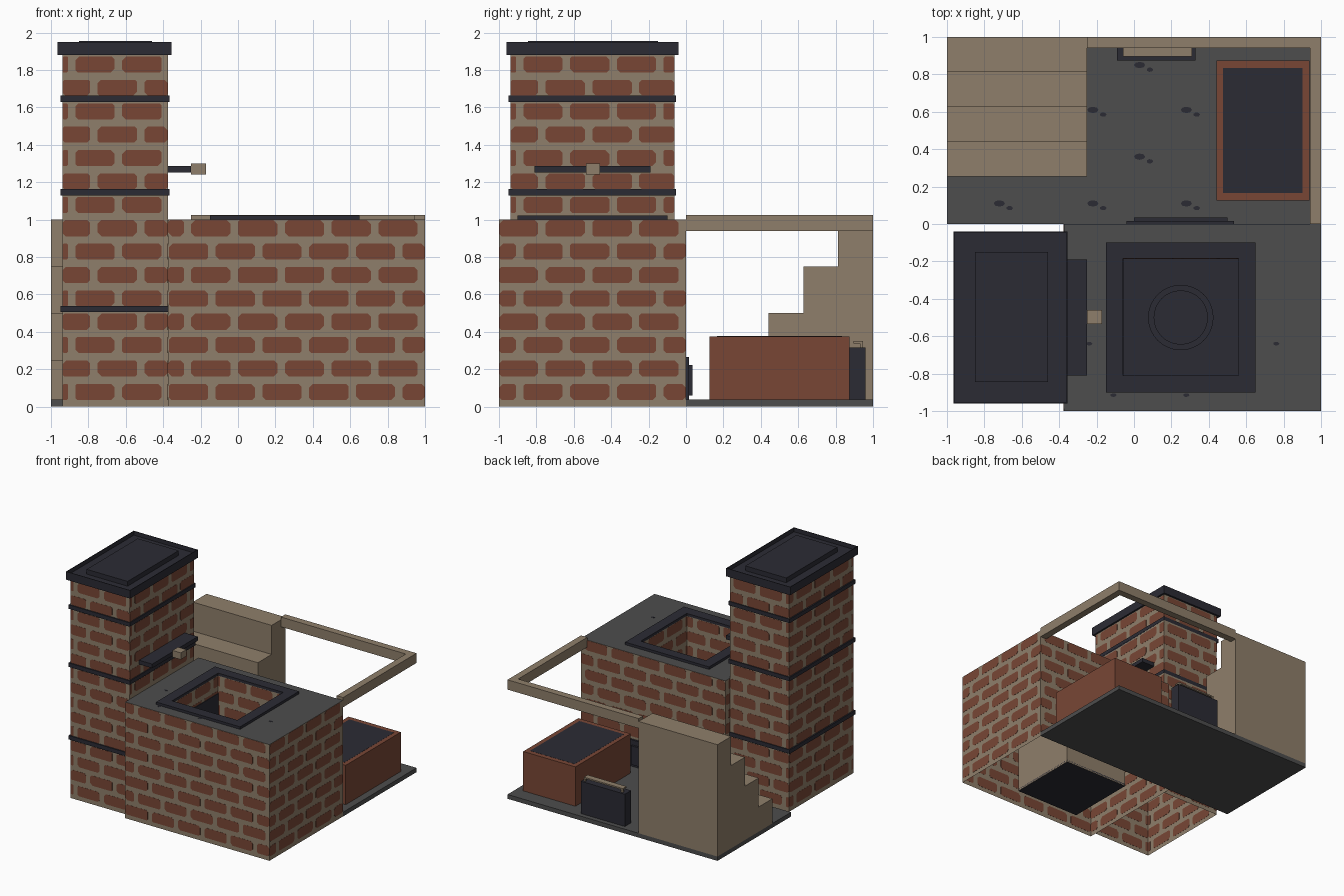
import bpy, bmesh, math, random

random.seed(4)
if "Cube" in bpy.data.objects:
    bpy.data.objects.remove(bpy.data.objects["Cube"], do_unlink=True)


def material(name, r, g, b):
    m = bpy.data.materials.new(name)
    m.use_nodes = True
    m.diffuse_color = (r, g, b, 1)
    node = m.node_tree.nodes["Principled BSDF"]
    node.inputs["Base Color"].default_value = (r, g, b, 1)
    node.inputs["Roughness"].default_value = 0.9
    return m


BRICK = material("red brick", 0.19, 0.062, 0.036)
STONE = material("tan stone", 0.275, 0.212, 0.145)
IRON = material("dark iron", 0.024, 0.024, 0.034)
GREY = material("grey slate", 0.074, 0.074, 0.074)


def finish(name, bm, *mats):
    bmesh.ops.recalc_face_normals(bm, faces=bm.faces)
    me = bpy.data.meshes.new(name)
    bm.to_mesh(me)
    bm.free()
    for m in mats:
        me.materials.append(m)
    ob = bpy.data.objects.new(name, me)
    bpy.context.collection.objects.link(ob)
    return ob


def extrude_outline(bm, lower, upper, caps=True):
    """Prism between two matching outlines, optionally open at both ends."""
    a = [bm.verts.new(p) for p in lower]
    b = [bm.verts.new(p) for p in upper]
    if caps:
        bm.faces.new(a[::-1])
        bm.faces.new(b)
    for i in range(len(a)):
        j = (i + 1) % len(a)
        bm.faces.new((a[i], a[j], b[j], b[i]))


def rect(x, y, z):
    return [(x[0], y[0], z), (x[1], y[0], z), (x[1], y[1], z), (x[0], y[1], z)]


def box(name, mat, x, y, z, caps=True):
    bm = bmesh.new()
    extrude_outline(bm, rect(x, y, z[0]), rect(x, y, z[1]), caps)
    return finish(name, bm, mat)


def frame(name, x, y, hole_x, hole_y, z, *mats):
    """Rectangular ring, open underneath; the last material goes on top."""
    bm = bmesh.new()
    loops = [[bm.verts.new(p) for p in rect(*r)] for r in
             ((x, y, z[0]), (x, y, z[1]), (hole_x, hole_y, z[1]), (hole_x, hole_y, z[0]))]
    for k in range(3):
        for i in range(4):
            j = (i + 1) % 4
            f = bm.faces.new((loops[k][i], loops[k][j], loops[k + 1][j], loops[k + 1][i]))
            f.material_index = len(mats) - 1 if k == 1 else 0
    return finish(name, bm, *mats)


def disc(name, mat, x, y, z, rx, ry, height, sides=32):
    bm = bmesh.new()
    ring = [(x + rx * math.cos(t * math.tau / sides), y + ry * math.sin(t * math.tau / sides))
            for t in range(sides)]
    extrude_outline(bm, [(*p, z) for p in ring], [(*p, z + height) for p in ring])
    return finish(name, bm, mat)


PITCH, ROW, THICK = 0.25, 0.125, 0.0012


def bricks(name, axis, pos, sign, u, v, through=True):
    """Running-bond brick plates with worn corners on one axis-aligned wall."""
    bm = bmesh.new()
    back = -THICK if through else THICK / 4

    def place(a, b, depth):
        p = [a, b]
        p.insert(axis, pos + sign * depth)
        return p

    for k in range(math.floor(v[0] / ROW), math.ceil(v[1] / ROW)):
        c, d = max(k * ROW + 0.036, v[0]), min(k * ROW + 0.122, v[1])
        shift = 0.0 if k % 2 else 0.13
        for n in range(math.floor(u[0] / PITCH) - 1, math.ceil(u[1] / PITCH) + 1):
            start = n * PITCH + shift
            a, b = max(start, u[0]), min(start + 0.21, u[1])
            if b - a < 0.012 or d - c < 0.012:
                continue
            w = min(b - a, d - c) * 0.25
            q = [w * random.uniform(0.4, 1) for _ in range(4)]
            outline = [(a + q[0], c), (b - q[1], c), (b, c + q[1]), (b, d - q[2]),
                       (b - q[2], d), (a + q[3], d), (a, d - q[3]), (a, c + q[0])]
            extrude_outline(bm, [place(*p, back) for p in outline],
                            [place(*p, THICK) for p in outline])
    finish(name, bm, BRICK)


# Hearth block: a hollow shell around the fire pit
HX, HY = (-0.375, 0.999), (-0.999, 0)
PX, PY = (-0.06, 0.56), (-0.81, -0.185)
frame("hearth_block", HX, HY, PX, PY, (0, 1), STONE, GREY)
full = (0, 1)
bricks("hearth_front_bricks", 1, HY[0], -1, HX, full)
bricks("hearth_back_bricks", 1, HY[1], 1, HX, full)
bricks("hearth_left_bricks", 0, HX[1], 1, HY, full)
bricks("hearth_right_bricks", 0, HX[0], -1, HY, full)
bricks("pit_front_bricks", 1, PY[0], 1, PX, full, False)
bricks("pit_back_bricks", 1, PY[1], -1, PX, full, False)
bricks("pit_left_bricks", 0, PX[1], -1, PY, full, False)
bricks("pit_right_bricks", 0, PX[0], 1, PY, (0.85, 1), False)
box("pit_flue", IRON, (PX[0] + 0.001, PX[0] + 0.006), PY, (0.02, 0.85))
box("pit_floor", IRON, PX, PY, (0, 0.02))
disc("pit_outer_ring", IRON, 0.25, -0.5, 0.02, 0.175, 0.175, 0.01)
disc("pit_inner_ring", IRON, 0.25, -0.5, 0.03, 0.145, 0.145, 0.01)
frame("pit_rim", (-0.15, 0.65), (-0.9, -0.1), PX, PY, (1, 1.022), IRON)

# Hollow chimney with iron bands
CX, CY, CZ = (-0.938, -0.375), (-0.938, -0.062), (0, 1.88)
box("chimney", STONE, CX, CY, CZ, caps=False)
bricks("chimney_front_bricks", 1, CY[0], -1, CX, CZ)
bricks("chimney_back_bricks", 1, CY[1], 1, CX, CZ)
bricks("chimney_right_bricks", 0, CX[0], -1, CY, CZ)
bricks("chimney_left_bricks", 0, CX[1], 1, CY, (1, CZ[1]))
for name, z in (("lower", 0.505), ("middle", 1.13), ("upper", 1.63)):
    frame(name + "_chimney_band", (-0.95, -0.366), (-0.949, -0.053), CX, CY,
          (z, z + 0.034), IRON)

# Cap: thin raised edge around a sunken deck and centre panel
KX, KY = (-0.965, -0.355), (-0.96, -0.04)
frame("chimney_cap_edge", KX, KY, (-0.96, -0.36), (-0.955, -0.045), (1.88, 1.95), IRON)
box("chimney_cap_deck", IRON, (-0.961, -0.359), (-0.956, -0.044), (1.88, 1.915))
box("chimney_cap_panel", IRON, (-0.85, -0.46), (-0.845, -0.15), (1.915, 1.956))

# Damper plate and its grip
box("damper_plate", IRON, (-0.375, -0.25), (-0.81, -0.19), (1.252, 1.287))
box("damper_grip", STONE, (-0.25, -0.17), (-0.535, -0.46), (1.242, 1.3))

# Yard floor and worn marks
box("yard_floor", GREY, (-1, 1), (0, 1), (0, 0.037))
marks = [(0.03, 0.85), (0.03, 0.36)]
marks += [(x, 0.61) for x in (-0.22, 0.28)]
marks += [(x, 0.11) for x in (-0.72, -0.22, 0.28)]
for x, y in marks:
    disc("floor_mark", IRON, x, y, 0.036, 0.03, 0.017, 0.002, 8)
    disc("floor_mark_small", IRON, x + 0.055, y - 0.025, 0.036, 0.018, 0.012, 0.002, 7)
for x, y in ((-0.24, -0.64), (0.76, -0.64), (0.28, -0.915), (-0.11, -0.915)):
    disc("hearth_mark", IRON, x, y, 0.999, 0.017, 0.01, 0.002, 7)

# Stairs as one stepped profile
profile = [(1, 0.037), (0.253, 0.037)]
for i in range(4):
    y = 0.253 + i * 0.187
    profile += [(y, 0.25 * (i + 1)), (min(y + 0.187, 1) if i < 3 else 1, 0.25 * (i + 1))]
bm = bmesh.new()
extrude_outline(bm, [(-1, *p) for p in profile], [(-0.25, *p) for p in profile])
finish("stairs", bm, STONE)

# Counter beams around the yard
box("back_beam", STONE, (-0.25, 1), (0.94, 1), (0.94, 1.024))
box("left_beam", STONE, (0.94, 1), (0, 0.94), (0.94, 1.024))

# Water trough
box("trough", BRICK, (0.44, 0.938), (0.125, 0.875), (0.037, 0.376))
box("trough_surface", IRON, (0.475, 0.9), (0.165, 0.835), (0.375, 0.377))

# Tool case with carrying handle
box("tool_case", IRON, (-0.09, 0.33), (0.875, 0.96), (0.037, 0.315))
box("tool_case_handle", STONE, (-0.06, 0.31), (0.895, 0.945), (0.338, 0.35))
for x in (-0.06, 0.295):
    box("handle_post", STONE, (x, x + 0.015), (0.93, 0.945), (0.315, 0.338))

# Ash hatch on the back of the hearth
box("ash_hatch", IRON, (-0.04, 0.535), (0, 0.017), (0.037, 0.265))
box("ash_hatch_panel", IRON, (0, 0.5), (0.017, 0.035), (0.06, 0.222))
